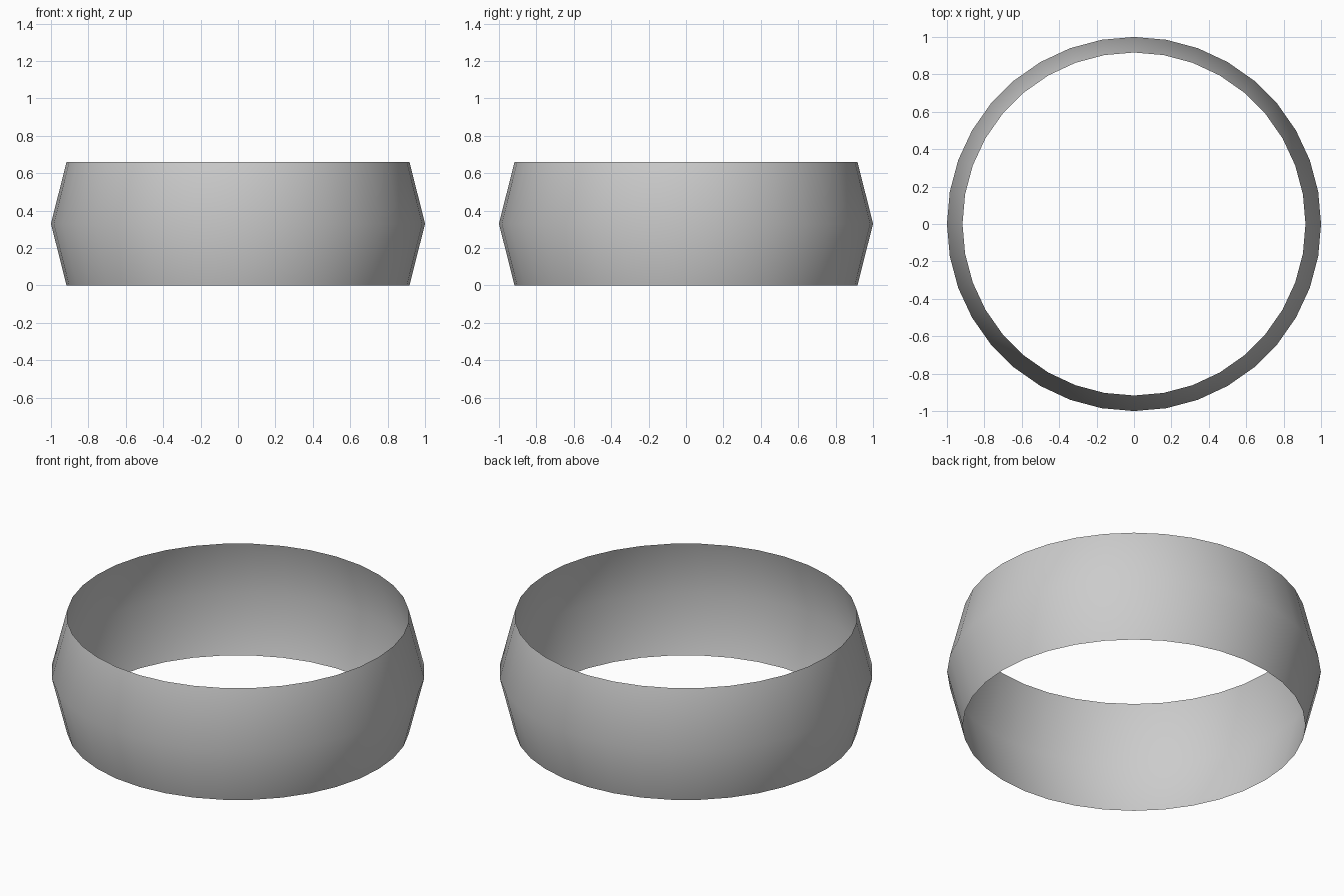
import bpy, bmesh, math

if "Cube" in bpy.data.objects:
    bpy.data.objects.remove(bpy.data.objects["Cube"])

SIDES = 36
PROFILE = [(0.917, 0.0), (1.0, 0.33), (0.917, 0.66)]  # radius, height

# Open band: one thin surface swept around z, widest at mid height
bm = bmesh.new()
rings = []
for r, z in PROFILE:
    rings.append([bm.verts.new((r * math.cos(2 * math.pi * i / SIDES),
                                r * math.sin(2 * math.pi * i / SIDES), z))
                  for i in range(SIDES)])
for low, high in zip(rings, rings[1:]):
    for i in range(SIDES):
        j = (i + 1) % SIDES
        face = bm.faces.new((low[i], low[j], high[j], high[i]))
        face.smooth = True

mesh = bpy.data.meshes.new("ring_band")
bm.to_mesh(mesh)
bm.free()
band = bpy.data.objects.new("ring_band", mesh)
bpy.context.collection.objects.link(band)
